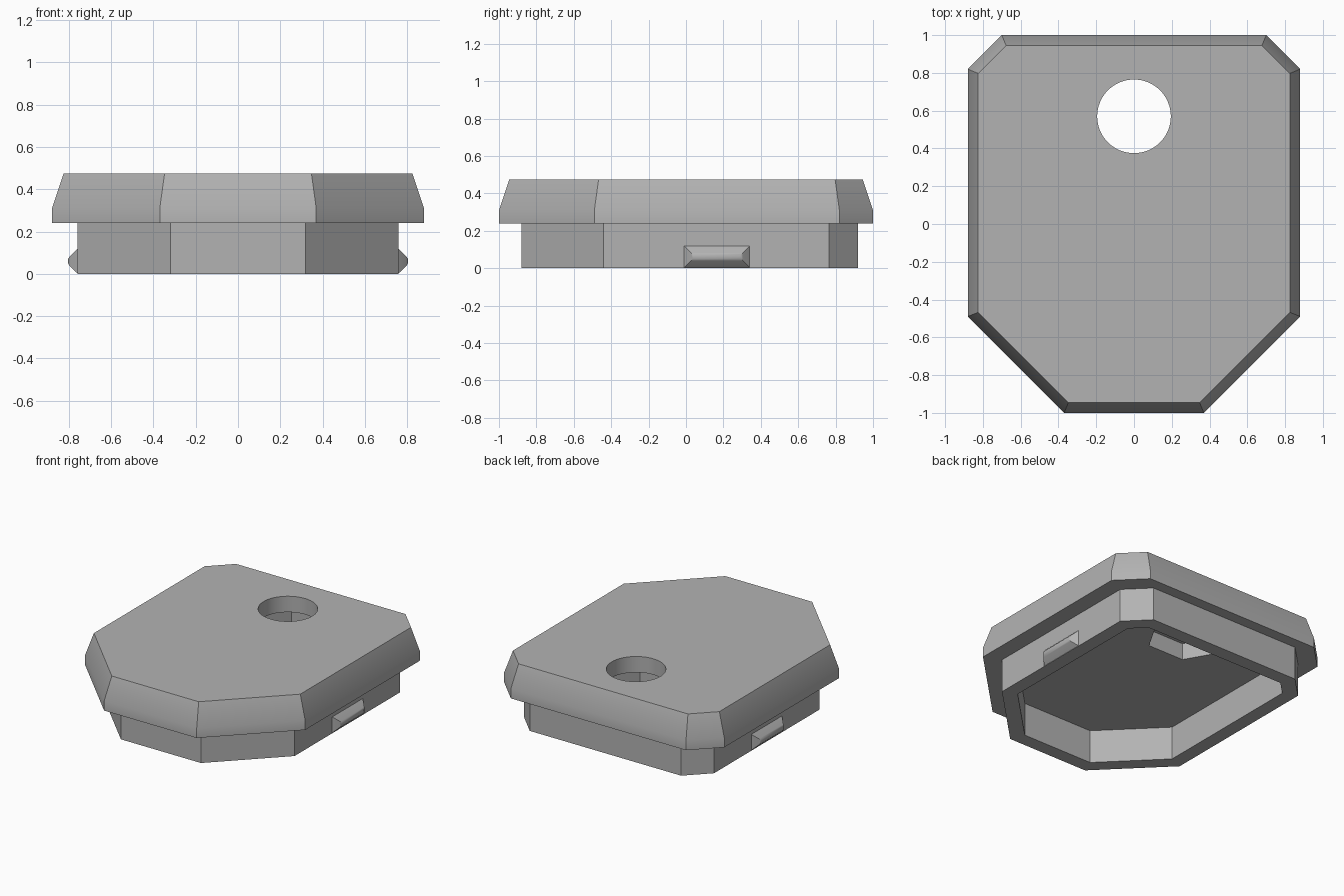
import bpy, bmesh, math
from mathutils import Vector

if "Cube" in bpy.data.objects:
    bpy.data.objects.remove(bpy.data.objects["Cube"], do_unlink=True)

grey = bpy.data.materials.new("plain grey")
grey.use_nodes = True
grey.diffuse_color = (0.45, 0.45, 0.45, 1)
grey.node_tree.nodes["Principled BSDF"].inputs["Base Color"].default_value = (0.45, 0.45, 0.45, 1)


def inset(outline, d):
    """Shrink a counter-clockwise outline by d with mitred corners."""
    pts = [Vector(p) for p in outline]
    result = []
    for i, p in enumerate(pts):
        a = (p - pts[i - 1]).normalized()
        b = (pts[(i + 1) % len(pts)] - p).normalized()
        na, nb = Vector((-a.y, a.x)), Vector((-b.y, b.x))
        result.append(p + (na + nb) * d / (1 + na.dot(nb)))
    return result


def loft(name, rings):
    """Skin a list of equal-length rings and close both ends."""
    bm = bmesh.new()
    loops = [[bm.verts.new(p) for p in ring] for ring in rings]
    n = len(loops[0])
    for low, high in zip(loops, loops[1:]):
        for i in range(n):
            j = (i + 1) % n
            bm.faces.new((low[i], low[j], high[j], high[i]))
    bm.faces.new(loops[0][::-1])
    bm.faces.new(loops[-1])
    bmesh.ops.recalc_face_normals(bm, faces=bm.faces)
    mesh = bpy.data.meshes.new(name)
    bm.to_mesh(mesh)
    bm.free()
    mesh.materials.append(grey)
    obj = bpy.data.objects.new(name, mesh)
    bpy.context.collection.objects.link(obj)
    return obj


def activate(obj):
    bpy.ops.object.select_all(action='DESELECT')
    obj.select_set(True)
    bpy.context.view_layer.objects.active = obj


def at_height(outline, z):
    return [(x, y, z) for x, y in outline]


def octagon(half):
    """Complete an outline from its +x half, listed front to back."""
    return half + [(-x, y) for x, y in reversed(half)]


# Cap and hollow skirt, lofted from the inner ceiling round to the top
cap = octagon([(0.37, -1), (0.88, -0.49), (0.88, 0.82), (0.70, 1)])
skirt = octagon([(0.32, -0.88), (0.76, -0.44), (0.76, 0.765), (0.605, 0.92)])
wall = inset(skirt, 0.1)
body = loft("cap_body", [
    at_height(wall, 0.24), at_height(wall, 0), at_height(skirt, 0),
    at_height(skirt, 0.24), at_height(cap, 0.24), at_height(cap, 0.31),
    at_height(inset(cap, 0.055), 0.475)])


# Round hole through the top, with a hexagonal nut pocket below it
def cut(name, sides, radius, z0, z1):
    ring = [(radius * math.cos(math.tau * i / sides),
             0.57 + radius * math.sin(math.tau * i / sides)) for i in range(sides)]
    cutter = loft(name, [at_height(ring, z0), at_height(ring, z1)])
    cutter.hide_render = True
    mod = body.modifiers.new(name, 'BOOLEAN')
    mod.object = cutter
    mod.solver = 'EXACT'
    activate(body)
    bpy.ops.object.modifier_apply(modifier=name)
    bpy.data.objects.remove(cutter, do_unlink=True)


cut("nut_pocket", 6, 0.285, 0.2, 0.36)
cut("round_hole", 64, 0.195, 0.3, 0.6)

# Snap ridges on both sides of the skirt
base = [(-0.01, 0.003), (0.34, 0.003), (0.34, 0.118), (-0.01, 0.118)]
steps = [(0, 0.755), (0, 0.76), (0.036, 0.797), (0.046, 0.803), (0.052, 0.805)]
clips = [loft(name, [[(side * x, y, z) for y, z in inset(base, d)] for d, x in steps])
         for name, side in (("left_clip", 1), ("right_clip", -1))]

for obj in [body] + clips:
    activate(obj)
    bpy.ops.object.shade_smooth_by_angle(angle=math.radians(30))
